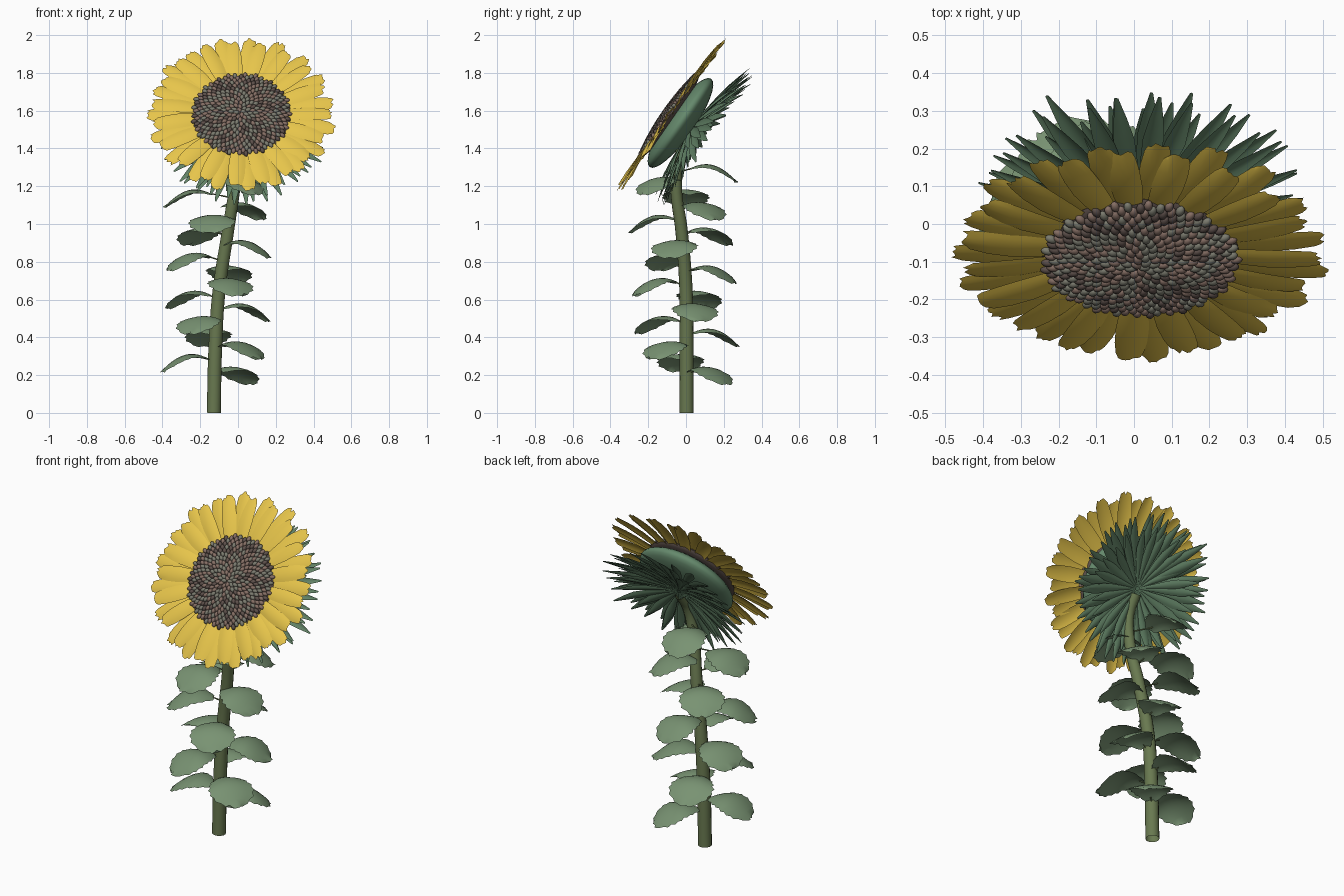
import bpy, bmesh, math, random
from mathutils import Matrix, Vector

if "Cube" in bpy.data.objects:
    bpy.data.objects.remove(bpy.data.objects["Cube"])

random.seed(4)
GOLD = math.pi * (3 - math.sqrt(5))


def mat(name, rgb):
    m = bpy.data.materials.new(name)
    m.diffuse_color = (*rgb, 1)
    m.use_nodes = True
    m.node_tree.nodes["Principled BSDF"].inputs["Base Color"].default_value = m.diffuse_color
    return m


yellow = mat("yellow", (0.80, 0.56, 0.07))
leaf_green = mat("leaf_green", (0.19, 0.29, 0.17))
bract_green = mat("bract_green", (0.12, 0.22, 0.13))
cup_green = mat("cup_green", (0.13, 0.25, 0.15))
stem_green = mat("stem_green", (0.14, 0.19, 0.08))
seed_mats = [mat("seed_brown", (0.24, 0.16, 0.13)), mat("seed_grey", (0.20, 0.20, 0.16)),
             mat("seed_dark", (0.11, 0.08, 0.07))]

# Head frame: local z is the direction the flower faces
HEAD = Matrix.Translation((0.015, -0.08, 1.585)) @ Matrix.Rotation(math.radians(55.2), 4, 'X')
DISC = HEAD @ Matrix.Translation((0.003, -0.012, 0))


def finish(bm, name, mats, world=Matrix(), angle=50):
    me = bpy.data.meshes.new(name)
    bm.to_mesh(me)
    bm.free()
    ob = bpy.data.objects.new(name, me)
    bpy.context.collection.objects.link(ob)
    ob.matrix_world = world
    for m in mats:
        me.materials.append(m)
    bpy.context.view_layer.objects.active = ob
    bpy.ops.object.select_all(action='DESELECT')
    ob.select_set(True)
    bpy.ops.object.shade_smooth_by_angle(angle=math.radians(angle))
    return ob


def blade(bm, M, rows, fold, jag=0.0, across=4):
    """Strip along local x; rows are (x, half width, z); edges drop by fold * width."""
    grid = []
    for k, (x, w, z) in enumerate(rows):
        row = []
        for j in range(across + 1):
            s = 2 * j / across - 1
            dx = random.uniform(-jag, jag) - jag * 0.8 * s * s if k == len(rows) - 1 else 0
            row.append(bm.verts.new(M @ Vector((x + dx, s * w, z - fold * w * s * s))))
        grid.append(row)
    for a, b in zip(grid, grid[1:]):
        for j in range(across):
            bm.faces.new((a[j], b[j], b[j + 1], a[j + 1]))


def lerp(table, t):
    for (t0, v0), (t1, v1) in zip(table, table[1:]):
        if t <= t1:
            return v0 + (v1 - v0) * (t - t0) / (t1 - t0)
    return table[-1][1]


def tube(name, pts, radii, sides, material):
    cu = bpy.data.curves.new(name, 'CURVE')
    cu.dimensions = '3D'
    cu.bevel_depth = 1
    cu.bevel_resolution = sides // 2 - 2
    cu.resolution_u = 6
    sp = cu.splines.new('BEZIER')
    sp.bezier_points.add(len(pts) - 1)
    for bp, p, r in zip(sp.bezier_points, pts, radii):
        bp.co, bp.radius = p, r
        bp.handle_left_type = bp.handle_right_type = 'AUTO'
    ob = bpy.data.objects.new(name, cu)
    bpy.context.collection.objects.link(ob)
    cu.materials.append(material)
    bpy.context.view_layer.objects.active = ob
    bpy.ops.object.select_all(action='DESELECT')
    ob.select_set(True)
    bpy.ops.object.convert(target='MESH')
    return ob


# Stem, open at the bottom
path = [(-0.128, 0.003, 0), (-0.12, 0.003, 0.35), (-0.10, 0, 0.65), (-0.055, -0.022, 0.95),
        (-0.012, -0.052, 1.22), (0.01, -0.03, 1.37), (0.015, 0.03, 1.47)]
tube("stem", path, [0.038, 0.037, 0.035, 0.033, 0.03, 0.028, 0.03], 14, stem_green)


def stem_at(z):
    return Vector((lerp([(p[2], p[0]) for p in path], z), lerp([(p[2], p[1]) for p in path], z), z))


# Broad toothed leaves spiralling up the stem, each with a thin stalk
width = [(0, 0.03), (0.25, 0.09), (0.55, 0.125), (0.75, 0.115), (0.88, 0.08), (1, 0.03)]
bm = bmesh.new()
for i in range(17):
    z = 0.20 + 0.067 * i
    ang = math.radians(50) + GOLD * i
    axis = Vector((-0.125 + 0.02 * z, -0.015 * z, z))
    M = Matrix.Translation(axis) @ Matrix.Rotation(ang, 4, 'Z')
    rows = []
    for k in range(15):
        t = k / 14
        w = lerp(width, t) * (1.06 if k % 2 else 0.95)
        rows.append((0.035 + 0.255 * t, w, 0.02 + 0.045 * math.sin(math.pi * t * 0.95) - 0.075 * t ** 1.6))
    blade(bm, M, rows, 0.2, 0.01, 6)
    base = stem_at(z)
    end = M @ Vector((0.06, 0, 0.026))
    tube("leaf_stalk", [base, (base + end) / 2, end], [0.005, 0.004, 0.003], 6, stem_green)
finish(bm, "leaves", [leaf_green])

# Green cup behind the flower, and the dark disc that carries the seeds
for name, r, h, z, m in (("receptacle", 0.285, 0.075, -0.07, cup_green),
                         ("seed_disc", 0.262, 0.035, -0.003, seed_mats[2])):
    bm = bmesh.new()
    bmesh.ops.create_uvsphere(bm, u_segments=32, v_segments=16, radius=1)
    bmesh.ops.transform(bm, verts=bm.verts,
                        matrix=Matrix.Translation((0, 0, z)) @ Matrix.Diagonal((r, r, h, 1)))
    finish(bm, name, [m], DISC)

# Seeds in a golden spiral over a low dome
bm = bmesh.new()
N = 390
for i in range(N):
    u = math.sqrt((i + 0.5) / N)
    M = (Matrix.Rotation(GOLD * i, 4, 'Z') @ Matrix.Translation((0.258 * u, 0, 0.01 + 0.024 * (1 - u * u)))
         @ Matrix.Rotation(0.25 * u, 4, 'Y') @ Matrix.Diagonal((0.0165, 0.0115, 0.011, 1)))
    res = bmesh.ops.create_icosphere(bm, subdivisions=2, radius=1, matrix=M)
    c = random.choice((0, 0, 1, 1, 2))
    for f in {f for v in res["verts"] for f in v.link_faces}:
        f.material_index = c
finish(bm, "seeds", seed_mats, DISC, 60)

# Ray petals in two alternating layers with ragged blunt tips
bm = bmesh.new()
n = 38
for i in range(n):
    back = i % 2
    ang = 2 * math.pi * i / n + random.uniform(-0.03, 0.03)
    L = random.uniform(0.265, 0.285) - (0 if back else 0.025)
    lift = random.uniform(-0.01, 0.012)
    M = (Matrix.Rotation(ang, 4, 'Z') @ Matrix.Translation((0.22, 0, -0.008 if back else 0.004))
         @ Matrix.Rotation(random.uniform(-0.12, 0.12), 4, 'X'))
    W = random.uniform(0.040, 0.045)
    rows = [(L * t, W * w, lift * t * t + 0.01 * math.sin(math.pi * t))
            for t, w in ((0, 0.7), (0.2, 0.88), (0.45, 1.0), (0.7, 0.98), (0.9, 0.85), (1, 0.68))]
    blade(bm, M, rows, 0.16, 0.01, 6)
finish(bm, "petals", [yellow], HEAD)

# Rosette of pointed green bracts fanning out behind the cup
bm = bmesh.new()
for count, reach, z0, z1, W in ((26, 0.425, -0.13, -0.20, 0.028), (28, 0.43, -0.145, -0.24, 0.028),
                                (24, 0.35, -0.155, -0.235, 0.025)):
    for i in range(count):
        ang = 2 * math.pi * (i + 0.5 * (count == 28)) / count + random.uniform(-0.05, 0.05)
        R = reach * random.uniform(0.94, 1.04)
        d = random.uniform(-0.02, 0.02)
        rows = [(0.01 + (R - 0.01) * t, W * w, z0 + (z1 + d - z0) * t ** 1.3)
                for t, w in ((0, 0.15), (0.25, 0.5), (0.5, 0.9), (0.68, 1.0), (0.84, 0.65), (1, 0.15))]
        blade(bm, Matrix.Rotation(ang, 4, 'Z'), rows, -0.35)
finish(bm, "bracts", [bract_green], HEAD)
